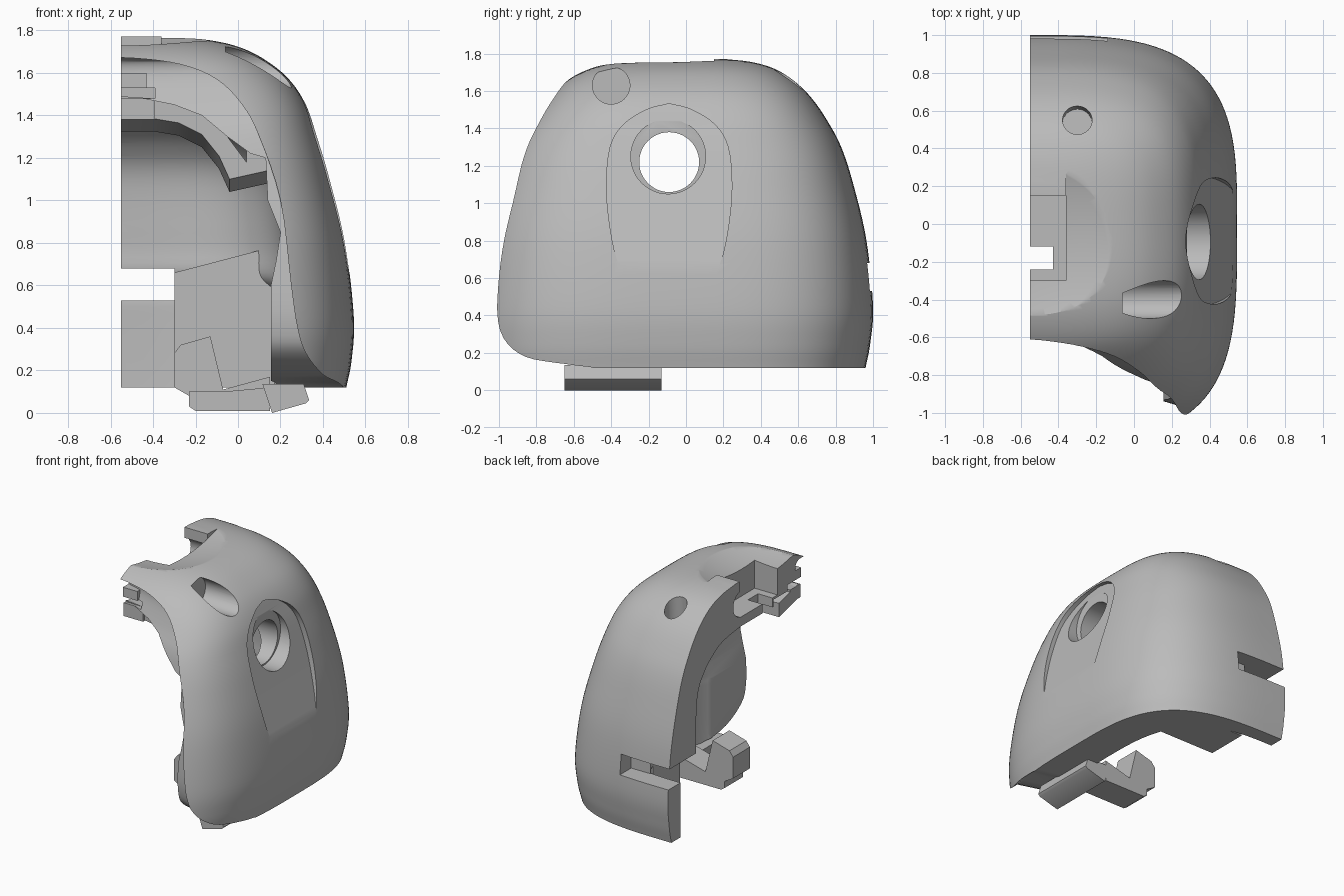
import bpy, bmesh, math
from mathutils import Vector

if "Cube" in bpy.data.objects:
    bpy.data.objects.remove(bpy.data.objects["Cube"])

CUT = -0.55  # plane where the half shell is split

grey = bpy.data.materials.new("plain grey")
grey.use_nodes = True
grey.diffuse_color = (0.5, 0.5, 0.5, 1)
grey.node_tree.nodes["Principled BSDF"].inputs["Base Color"].default_value = (0.5, 0.5, 0.5, 1)


def finish(name, bm):
    bmesh.ops.recalc_face_normals(bm, faces=bm.faces)
    mesh = bpy.data.meshes.new(name)
    bm.to_mesh(mesh)
    bm.free()
    mesh.materials.append(grey)
    obj = bpy.data.objects.new(name, mesh)
    bpy.context.collection.objects.link(obj)
    return obj


def loft(name, loops):
    bm = bmesh.new()
    rings = [[bm.verts.new(p) for p in loop] for loop in loops]
    n = len(rings[0])
    for a, b in zip(rings, rings[1:]):
        for i in range(n):
            j = (i + 1) % n
            bm.faces.new((a[i], a[j], b[j], b[i]))
    bm.faces.new(rings[0])
    bm.faces.new(rings[-1])
    return finish(name, bm)


def smooth_keys(keys, steps=6):
    """Catmull-Rom interpolation through rows of numbers."""
    pts = [Vector(k) for k in keys]
    pts = [2 * pts[0] - pts[1]] + pts + [2 * pts[-1] - pts[-2]]
    out = []
    for a, b, c, d in zip(pts, pts[1:], pts[2:], pts[3:]):
        for s in range(steps):
            t = s / steps
            out.append(0.5 * (2 * b + (c - a) * t + (2 * a - 5 * b + 4 * c - d) * t * t
                              + (3 * b - a - 3 * c + d) * t ** 3))
    return out + [pts[-2]]


def plan(z, width, front, back, p_front, p_back, pad):
    """Half rounded plan outline, from the back round to the front."""
    loop = []
    n = 64
    for i in range(n + 1):
        a = math.pi * (0.5 - i / n)
        c, s = max(math.cos(a), 0), math.sin(a)
        depth, power = (back, p_back) if s >= 0 else (front, p_front)
        x = CUT if i in (0, n) else CUT + width * c ** (2 / power)
        loop.append((x, math.copysign(depth * abs(s) ** (2 / power), s), z))
    if pad:
        loop += [(CUT - pad, -front, z), (CUT - pad, back, z)]
    return loop


def rect(x0, x1, y0, y1, z, skew=0):
    return [(x0, y0, z), (x1, y0, z), (x1, y1, z), (x0, y1 + skew * (x1 - x0), z)]


def box(name, x0, x1, y0, y1, z0, z1):
    return loft(name, [rect(x0, x1, y0, y1, z0), rect(x0, x1, y0, y1, z1)])


def prism(name, profile, y0, y1, drop=0):
    """Front profile (x, z) pushed backwards, optionally sinking as it goes."""
    return loft(name, [[(x, y0, z) for x, z in profile],
                       [(x, y1, z - drop) for x, z in profile]])


def rod(name, start, end, radius):
    a, b = Vector(start), Vector(end)
    turn = (b - a).to_track_quat('Z', 'Y')
    ring = [turn @ Vector((radius * math.cos(t), radius * math.sin(t), 0))
            for t in (math.tau * i / 48 for i in range(48))]
    return loft(name, [[a + v for v in ring], [b + v for v in ring]])


def carve(target, cutter):
    cutter.hide_render = True
    mod = target.modifiers.new("carve", 'BOOLEAN')
    mod.operation, mod.solver, mod.object = 'DIFFERENCE', 'EXACT', cutter
    bpy.context.view_layer.objects.active = target
    bpy.ops.object.modifier_apply(modifier=mod.name)
    bpy.data.objects.remove(cutter)


# Outer body: height, half width, front reach, back reach
body = smooth_keys([
    (.12, 1.06, 1.14, .96), (.25, 1.085, 1.15, .985), (.45, 1.095, 1.14, 1.0),
    (.8, 1.055, 1.09, .965), (1.1, .985, 1.01, .895), (1.3, .925, .93, .83),
    (1.45, .87, .83, .75), (1.57, .79, .73, .665), (1.66, .68, .63, .57),
    (1.72, .56, .51, .47), (1.755, .41, .37, .35), (1.772, .2, .2, .2)])
shell = loft("shell", [plan(*k, 3.6, 3.3, 0) for k in body])

# Inner cavity, stepping to a thicker back wall above the slot
hollow = smooth_keys([
    (-.1, .78, .8, .84), (.2, .78, .82, .85), (.5, .78, .82, .85), (.57, .78, .82, .84),
    (.64, .78, .82, .68), (.8, .77, .8, .67), (1.1, .72, .7, .65), (1.25, .64, .58, .57),
    (1.35, .52, .46, .45), (1.4, .42, .38, .34), (1.43, .25, .25, .15)])
carve(shell, loft("cavity", [plan(*k, 3, 3, 0.3) for k in hollow]))

# Front opening: slanted rim band, then the narrower inner opening
rim = smooth_keys([
    (-.05, .62, -.4), (.12, .5, -.5), (.18, .4, -.77), (.28, .32, -.93), (.4, .28, -.97),
    (.6, .25, -.96), (1.0, .2, -.9), (1.3, .1, -.82), (1.45, .02, -.73),
    (1.57, -.1, -.65), (1.64, -.27, -.6), (1.67, -.5, -.57), (1.675, -.8, -.56)], 4)
carve(shell, loft("rim_cutter", [rect(-.9, x, -1.6, y, z, .3) for z, x, y in rim]))
opening = [(-.1, .155), (.6, .155), (.72, .18), (.85, .2), (1.0, .14), (1.2, .13), (1.22, .06),
           (1.3, -.05), (1.4, -.17), (1.45, -.3), (1.48, -.45), (1.49, -.8)]
carve(shell, loft("opening_cutter", [rect(-.9, x, -1.6, -.25, z) for z, x in opening]))
carve(shell, box("front_groove", -.9, -.39, -.9, -.42, 1.48, 1.53))

# Shallow dish around the top notch, leaving the ridge behind it at full height
bm = bmesh.new()
bmesh.ops.create_uvsphere(bm, u_segments=160, v_segments=120, radius=1.45)
bmesh.ops.translate(bm, verts=bm.verts, vec=(CUT, -.15, 1.69 + 1.45))
dish = finish("dish_cutter", bm)
carve(dish, box("ridge_keeper", -3, -.36, .15, 3, 1, 4))
carve(shell, dish)

# Top notch, undercut below the ridge, with a small through window in its floor
carve(shell, box("notch_cutter", -.9, -.36, -.3, .15, 1.5, 2))
carve(shell, rod("undercut", (-.9, .13, 1.6), (-.361, .13, 1.6), .095))
carve(shell, box("window_cutter", -.9, -.43, -.24, -.12, 1.2, 2))

# Scooped recess on the side: height, half length, floor x
scoop = smooth_keys([
    (.5, .2, .575), (.7, .28, .512), (.9, .32, .45), (1.1, .335, .39), (1.3, .315, .33),
    (1.42, .245, .287), (1.5, .12, .258), (1.53, .01, .245)], 4)
carve(shell, loft("scoop_cutter", [rect(x, 1, -.09 - h, -.09 + h, z) for z, h, x in scoop]))

# Round holes
carve(shell, rod("side_counterbore", (.28, -.095, 1.25), (1, -.095, 1.25), .2))
carve(shell, rod("side_hole", (-.2, -.09, 1.22), (1, -.09, 1.22), .16))
carve(shell, rod("upper_bore", (-.06, -.4, 1.63), (1, -.4, 1.63), .1))
carve(shell, rod("top_hole", (-.3, .53, 1.35), (-.3, .57, 2), .078))

# Slot through the back wall, with a wider outer pocket
carve(shell, box("back_slot", -.9, -.3, .5, 1.2, .53, .68))
carve(shell, box("back_pocket", -.9, -.14, .85, 1.2, .53, .68))

# Arched bracket and small stops inside the front opening
prism("front_arch", [
    (CUT, 1.49), (-.4, 1.48), (-.28, 1.455), (-.17, 1.4), (-.05, 1.3), (.04, 1.18), (.04, 1.25),
    (.09, 1.25), (.13, 1.22), (.14, 1.14), (-.04, 1.1), (-.09, 1.21), (-.17, 1.31),
    (-.28, 1.365), (-.4, 1.385), (CUT, 1.385)], -.55, -.32, .06)
box("arch_stop", CUT, -.39, -.57, -.45, 1.38, 1.48)
box("upper_stop", CUT, -.43, -.58, -.4, 1.53, 1.6)

# Reinforcing panel filling the inside of the back corner
prism("inner_panel", [(-.3, .12), (-.3, .66), (.12, .77), (.1, .83), (.2, .86), (.2, .12)],
      .5, .82)

# Foot under the shell, with its arm and upright hook
prism("foot_plate", [(-.23, .1), (-.23, .03), (-.2, .01), (.15, .01), (.15, .12), (-.07, .1)],
      -.35, -.13)
prism("foot_block", [(.115, .135), (.16, 0), (.32, .045), (.335, .06), (.31, .135)], -.65, -.13)
prism("foot_hook", [(-.3, .12), (-.3, .28), (-.27, .32), (-.13, .36), (-.07, .11), (.15, .17),
                    (.15, .08), (-.23, .08)], -.33, -.13)

# Smooth shading with sharp edges kept
for obj in bpy.context.scene.objects:
    obj.select_set(obj.type == 'MESH')
bpy.context.view_layer.objects.active = shell
bpy.ops.object.shade_smooth_by_angle(angle=math.radians(30))
